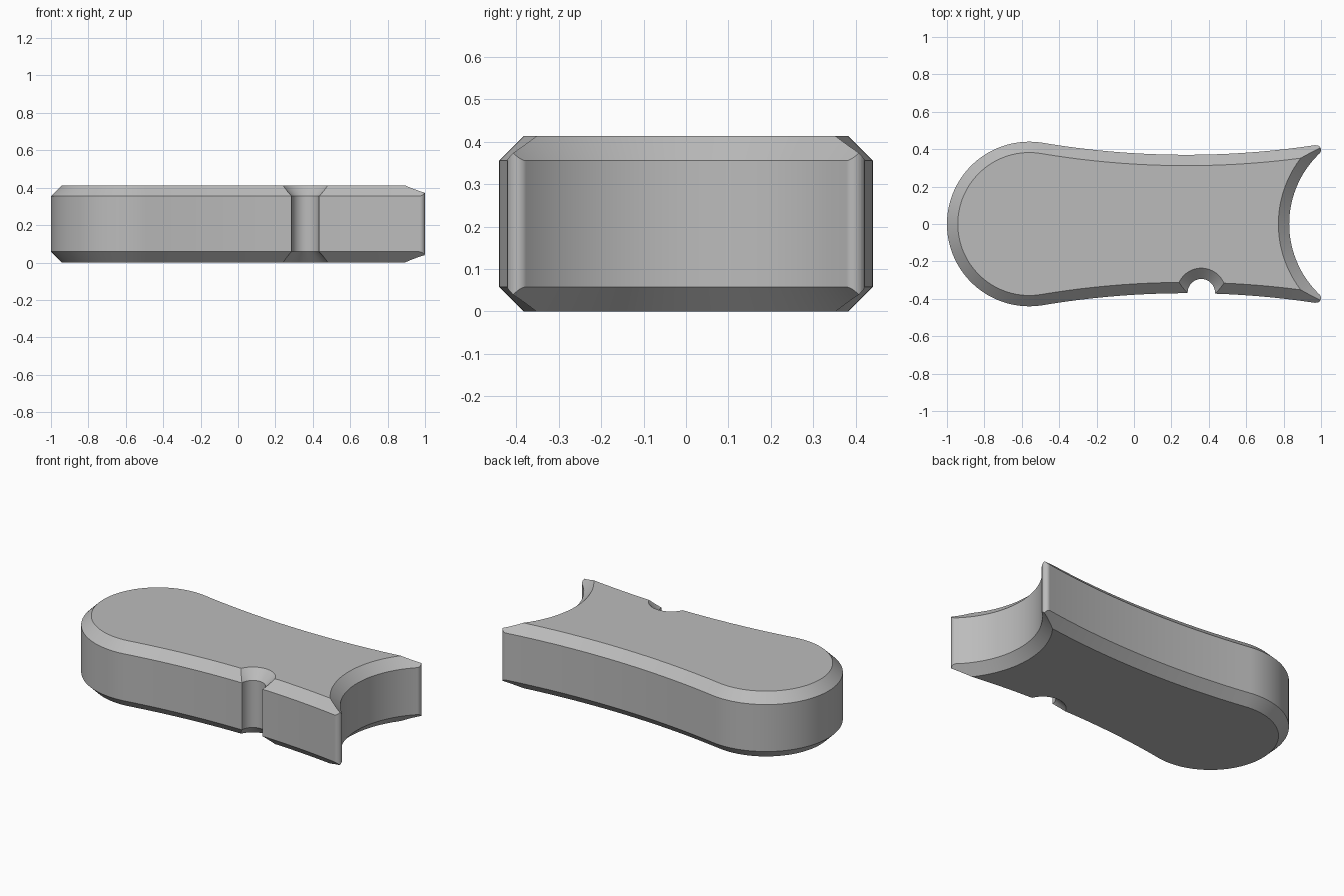
import bpy, bmesh
from math import sin, cos, atan2, pi, hypot
from mathutils import Vector

if "Cube" in bpy.data.objects:
    bpy.data.objects.remove(bpy.data.objects["Cube"])

HEIGHT, CHAMFER = 0.413, 0.058
END_X, END_R = -0.56, 0.44          # round end
WAIST_X, WAIST_Y, WAIST_R = 0.28, 0.37, 4.63   # hollow sides
BITE_X, BITE_R = 1.35, 0.52         # concave end
NOTCH_X, NOTCH_Y, NOTCH_R = 0.36, -0.367, 0.073
TIP = Vector((0.975, 0.396))
TIP_R = 0.025

grey = bpy.data.materials.new("plain grey")
grey.use_nodes = True
grey.diffuse_color = (0.5, 0.5, 0.5, 1)
grey.node_tree.nodes["Principled BSDF"].inputs["Base Color"].default_value = (0.5, 0.5, 0.5, 1)


def arc(cx, cy, r, a, b, n):
    return [(cx + r * cos(a + (b - a) * i / n), cy + r * sin(a + (b - a) * i / n))
            for i in range(n + 1)]


def mirrored(half):
    return half + [(x, -y) for x, y in reversed(half)]


def loft(name, rings):
    """Closed solid through rings of (points, z)."""
    bm = bmesh.new()
    loops = [[bm.verts.new((x, y, z)) for x, y in pts] for pts, z in rings]
    n = len(loops[0])
    for low, high in zip(loops, loops[1:]):
        for i in range(n):
            j = (i + 1) % n
            bm.faces.new((low[i], low[j], high[j], high[i]))
    bm.faces.new(loops[0])
    bm.faces.new(loops[-1])
    bmesh.ops.recalc_face_normals(bm, faces=bm.faces)
    mesh = bpy.data.meshes.new(name)
    bm.to_mesh(mesh)
    bm.free()
    mesh.materials.append(grey)
    obj = bpy.data.objects.new(name, mesh)
    bpy.context.collection.objects.link(obj)
    return obj


def body_outline(inset):
    """Round end flowing into hollow sides, running on past the tips."""
    join = atan2(WAIST_Y + WAIST_R, WAIST_X - END_X)
    half = arc(WAIST_X, WAIST_Y + WAIST_R, WAIST_R + inset, -pi / 2 + 0.19, join - pi, 40)
    round_end = arc(END_X, 0, END_R - inset, join, pi, 40)
    half += round_end[1:]
    return half + [(x, -y) for x, y in reversed(half[:-1])]


def flared_cutter(name, x, y, r, n):
    """Upright cylinder opening at 45 degrees towards both faces."""
    levels = [(CHAMFER + 0.1, -0.1), (0, CHAMFER), (0, HEIGHT - CHAMFER),
              (CHAMFER + 0.1, HEIGHT + 0.1)]
    return loft(name, [(arc(x, y, r + d, 0, 2 * pi, n)[:-1], z) for d, z in levels])


# Chamfered slab
body = loft("body", [(body_outline(CHAMFER), 0), (body_outline(0), CHAMFER),
                     (body_outline(0), HEIGHT - CHAMFER), (body_outline(CHAMFER), HEIGHT)])

# Prism that rounds the two tips
to_side = Vector((WAIST_X, WAIST_Y + WAIST_R)) - TIP
to_bite = Vector((BITE_X, 0)) - TIP
a, b = atan2(to_side.y, to_side.x), atan2(to_bite.y, to_bite.x)
half = [(-1.3, 0.7), tuple(TIP + to_side.normalized() * 0.3)]
half += arc(TIP.x, TIP.y, TIP_R, a, b, 12)
half.append(tuple(TIP + to_bite.normalized() * 0.18))
trim = mirrored(half)
tip_trim = loft("tip_trim", [(trim, -0.2), (trim, HEIGHT + 0.2)])

bite = flared_cutter("end_hollow", BITE_X, 0, BITE_R, 160)
notch = flared_cutter("side_notch", NOTCH_X, NOTCH_Y, NOTCH_R, 64)

bpy.ops.object.select_all(action="DESELECT")
bpy.context.view_layer.objects.active = body
body.select_set(True)
for cutter, operation in ((bite, "DIFFERENCE"), (tip_trim, "INTERSECT"), (notch, "DIFFERENCE")):
    cutter.hide_render = True
    mod = body.modifiers.new(cutter.name, "BOOLEAN")
    mod.object, mod.operation, mod.solver = cutter, operation, "EXACT"
    bpy.ops.object.modifier_apply(modifier=mod.name)
    bpy.data.objects.remove(cutter)

bpy.ops.object.shade_smooth_by_angle(angle=0.4)
